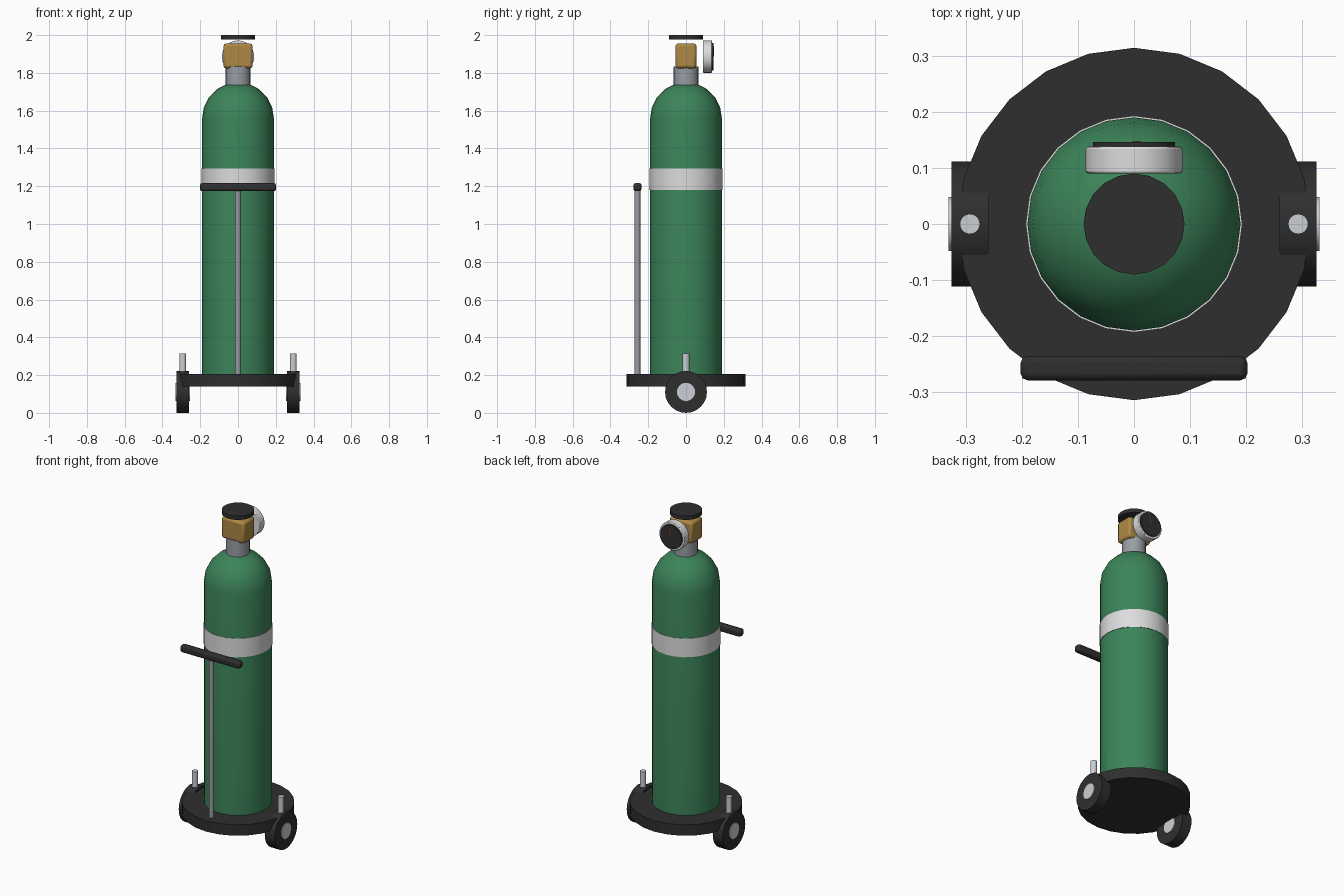
import bpy
import math

if "Cube" in bpy.data.objects:
    bpy.data.objects.remove(bpy.data.objects["Cube"], do_unlink=True)


def material(name, rgb):
    m = bpy.data.materials.new(name)
    m.use_nodes = True
    color = (*rgb, 1)
    m.diffuse_color = color
    m.node_tree.nodes["Principled BSDF"].inputs["Base Color"].default_value = color
    return m


green = material("tank green", (0.045, 0.23, 0.1))
white = material("band white", (0.72, 0.72, 0.73))
black = material("rubber black", (0.028, 0.028, 0.03))
steel = material("steel grey", (0.32, 0.34, 0.37))
silver = material("bright silver", (0.6, 0.63, 0.66))
brass = material("brass", (0.42, 0.25, 0.06))
orange = material("needle orange", (0.5, 0.12, 0.03))


def finish(obj, name, mat, bevel=0, segments=2):
    obj.name = name
    obj.data.materials.append(mat)
    if bevel:
        mod = obj.modifiers.new("rounded edges", "BEVEL")
        mod.width = bevel
        mod.segments = segments
    bpy.ops.object.shade_smooth_by_angle(angle=math.radians(35))
    return obj


def cylinder(name, mat, radius, center, depth, axis="z", sides=24, bevel=0):
    turn = {"x": (0, math.pi / 2, 0), "y": (math.pi / 2, 0, 0), "z": (0, 0, 0)}[axis]
    bpy.ops.mesh.primitive_cylinder_add(vertices=sides, radius=radius, depth=depth,
                                        location=center, rotation=turn)
    return finish(bpy.context.object, name, mat, bevel)


def upright(name, mat, radius, bottom, top, x=0, y=0, sides=24):
    return cylinder(name, mat, radius, (x, y, (bottom + top) / 2), top - bottom, sides=sides)


def box(name, mat, size, center, bevel=0, turn=(0, 0, 0)):
    bpy.ops.mesh.primitive_cube_add(size=1, location=center, rotation=turn)
    obj = bpy.context.object
    obj.scale = size
    bpy.ops.object.transform_apply(location=False, rotation=False, scale=True)
    return finish(obj, name, mat, bevel)


def lathe(name, mat, profile, sides=24):
    """Spin a (radius, height) profile that starts and ends on the axis."""
    verts, faces = [], []
    ring_points = profile[1:-1]
    for r, z in ring_points:
        for i in range(sides):
            a = 2 * math.pi * i / sides
            verts.append((r * math.sin(a), r * math.cos(a), z))
    low, high = len(verts), len(verts) + 1
    verts += [(0, 0, profile[0][1]), (0, 0, profile[-1][1])]
    last = (len(ring_points) - 1) * sides
    for i in range(sides):
        j = (i + 1) % sides
        for k in range(0, last, sides):
            faces.append((k + j, k + i, k + sides + i, k + sides + j))
        faces.append((low, i, j))
        faces.append((high, last + j, last + i))
    mesh = bpy.data.meshes.new(name)
    mesh.from_pydata(verts, [], faces)
    obj = bpy.data.objects.new(name, mesh)
    bpy.context.collection.objects.link(obj)
    bpy.ops.object.select_all(action="DESELECT")
    obj.select_set(True)
    bpy.context.view_layer.objects.active = obj
    return finish(obj, name, mat)


# Tank with a domed shoulder
R, SHOULDER = 0.19, 1.56
dome = [(R * math.cos(math.radians(a)), SHOULDER + R * math.sin(math.radians(a)))
        for a in range(0, 91, 18)]
lathe("tank", green, [(0, 0.19), (R, 0.19)] + dome)
upright("tank_band", white, 0.193, 1.18, 1.295)

# Neck, valve and hand knob
upright("neck", steel, 0.066, 1.72, 1.835, sides=20)
box("valve_body", brass, (0.154, 0.11, 0.132), (0, 0, 1.89), bevel=0.014)
upright("valve_knob", black, 0.09, 1.976, 2.0, sides=20)

# Pressure gauge on the back
GAUGE_Z = 1.886
cylinder("gauge_body", white, 0.086, (0, 0.114, GAUGE_Z), 0.048, "y", bevel=0.004)
cylinder("gauge_face", black, 0.073, (0, 0.141, GAUGE_Z), 0.01, "y")
box("gauge_needle", orange, (0.004, 0.004, 0.055), (0.005, 0.146, GAUGE_Z + 0.027),
    turn=(0, 0.2, 0))

# Round base of the cart
upright("base", black, 0.314, 0.14, 0.207)

# Push handle at the front
upright("handle_pole", steel, 0.015, 0.2, 1.185, y=-0.257, sides=16)
box("handle_grip", black, (0.404, 0.043, 0.043), (0, -0.257, 1.195), bevel=0.012)

# Wheels, hubs and posts on both sides
for side, sign in (("left", 1), ("right", -1)):
    x = sign * 0.2925
    cylinder(side + "_wheel", black, 0.111, (x, 0, 0.111), 0.066, "x")
    cylinder(side + "_hub", silver, 0.048, (x, 0, 0.111), 0.077, "x")
    upright(side + "_post", silver, 0.018, 0.18, 0.315, x=x, sides=16)
